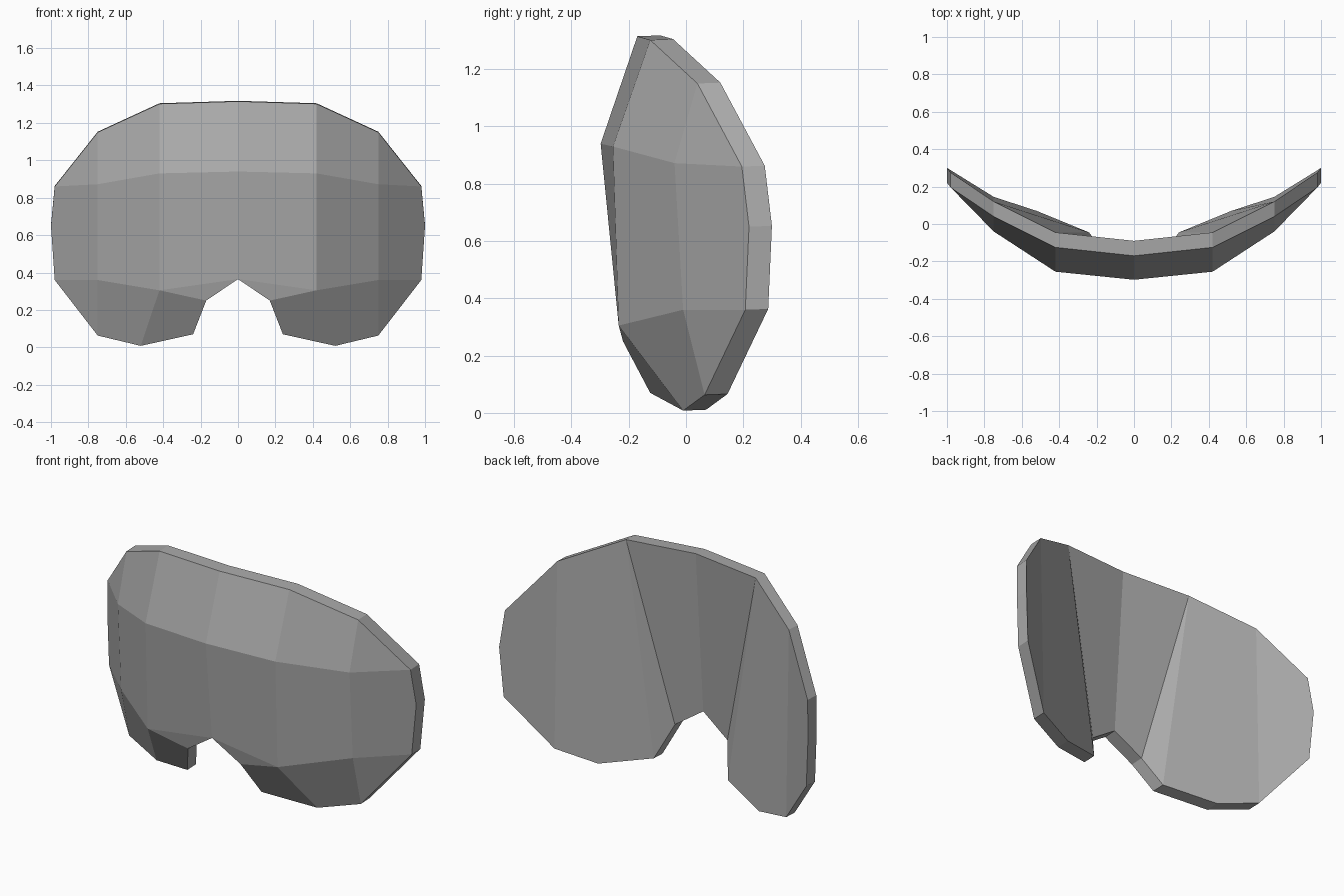
import bpy
import bmesh
from mathutils import Vector

default_cube = bpy.data.objects.get("Cube")
if default_cube:
    bpy.data.objects.remove(default_cube, do_unlink=True)

SHELL_DEPTH = Vector((0, 0.08, 0.003))


def make_material(name, colour):
    material = bpy.data.materials.new(name)
    material.use_nodes = True
    material.diffuse_color = colour
    material.node_tree.nodes["Principled BSDF"].inputs["Base Color"].default_value = colour
    return material


# Front rim of the left half, from the top centre round to the nose notch
rim = {
    "top_centre": (0, -0.17, 1.315),
    "top_inner": (0.42, -0.125, 1.302),
    "top_outer": (0.75, 0.04, 1.15),
    "side_upper": (0.98, 0.195, 0.86),
    "side_middle": (1, 0.22, 0.65),
    "side_lower": (0.98, 0.207, 0.36),
    "bottom_outer": (0.75, 0.065, 0.063),
    "bottom_low": (0.52, -0.01, 0.008),
    "bottom_inner": (0.24, -0.125, 0.07),
    "notch_side": (0.17, -0.22, 0.25),
    "notch_centre": (0, -0.24, 0.365),
}

# Bulging points inside the front rim
bulge = {
    "brow_centre": (0, -0.298, 0.94),
    "brow_inner": (0.42, -0.255, 0.93),
    "brow_outer": (0.75, -0.04, 0.872),
    "cheek_outer": (0.75, -0.01, 0.36),
    "cheek_inner": (0.42, -0.235, 0.305),
}

front_panels = [
    "top_centre top_inner brow_inner brow_centre",
    "top_inner top_outer brow_outer brow_inner",
    "top_outer side_upper brow_outer",
    "brow_centre brow_inner cheek_inner notch_centre",
    "brow_inner brow_outer cheek_outer cheek_inner",
    "brow_outer side_upper side_middle side_lower cheek_outer",
    "notch_centre cheek_inner notch_side",
    "notch_side cheek_inner bottom_low bottom_inner",
    "cheek_inner cheek_outer bottom_outer bottom_low",
    "cheek_outer side_lower bottom_outer",
]

back_panels = [
    "top_centre notch_centre notch_side top_inner",
    "top_inner notch_side bottom_inner",
    "top_inner bottom_inner bottom_low bottom_outer top_outer",
    "top_outer bottom_outer side_lower side_middle side_upper",
]

bm = bmesh.new()
front = {name: bm.verts.new(point) for name, point in (rim | bulge).items()}
back = {name: bm.verts.new(Vector(point) + SHELL_DEPTH) for name, point in rim.items()}

# Front and back of the shell
for panels, points in ((front_panels, front), (back_panels, back)):
    for panel in panels:
        bm.faces.new([points[name] for name in panel.split()])

# Edge band joining them, left open on the centre line
names = list(rim)
for start, end in zip(names, names[1:]):
    bm.faces.new((front[start], back[start], back[end], front[end]))

bmesh.ops.recalc_face_normals(bm, faces=bm.faces)
# Make sure the brow panel faces forward
bm.faces.ensure_lookup_table()
bm.normal_update()
if bm.faces[0].normal.y > 0:
    bmesh.ops.reverse_faces(bm, faces=bm.faces)

mesh = bpy.data.meshes.new("visor_shell")
bm.to_mesh(mesh)
bm.free()
mesh.materials.append(make_material("mid grey", (0.4, 0.4, 0.4, 1)))
visor = bpy.data.objects.new("visor_shell", mesh)
bpy.context.collection.objects.link(visor)

# Other half
mirror = visor.modifiers.new("mirror_halves", "MIRROR")
mirror.use_clip = True
mirror.merge_threshold = 0.001
